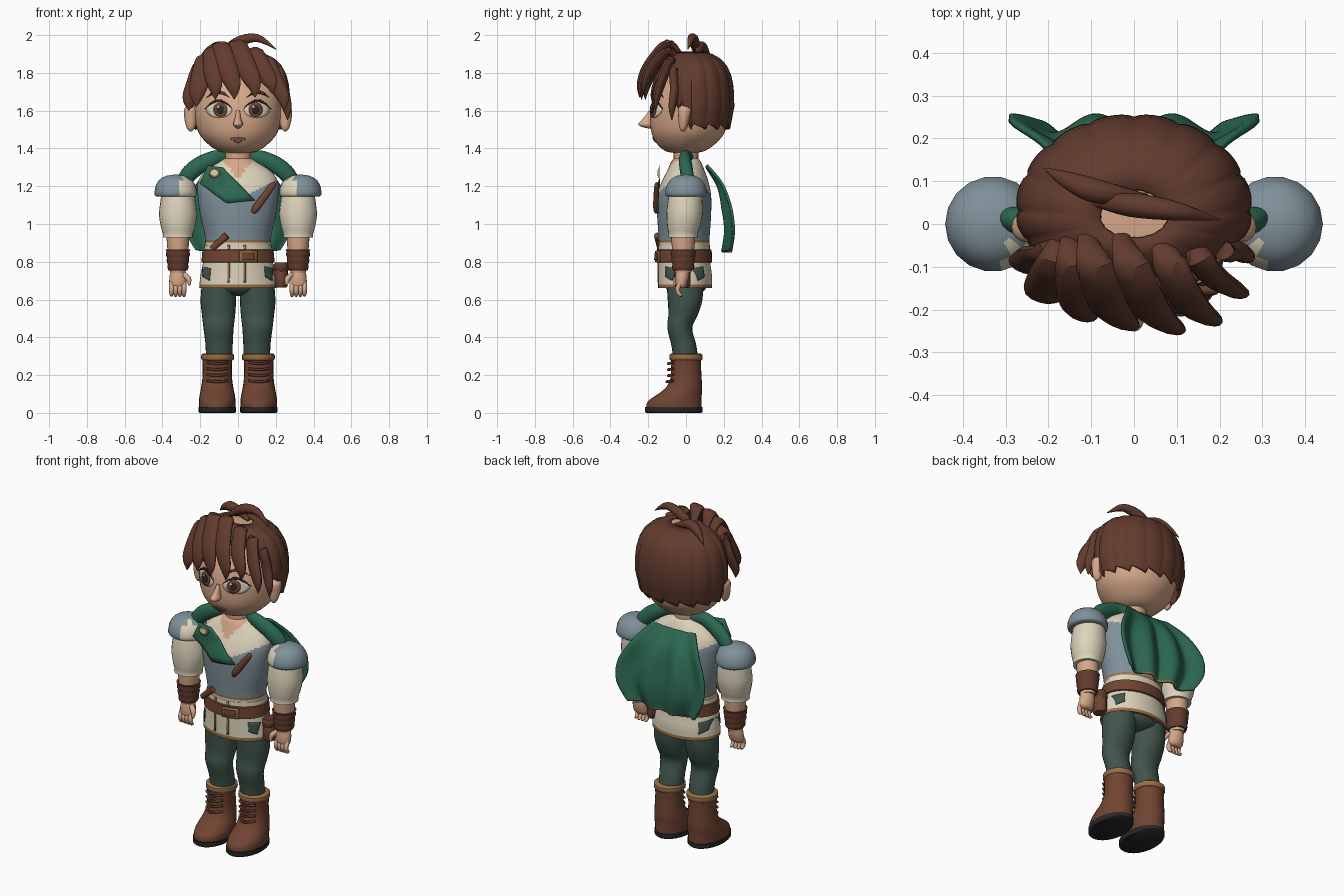
import bpy
import bmesh
import math
from mathutils import Vector
from mathutils.bvhtree import BVHTree

cube = bpy.data.objects.get("Cube")
if cube:
    bpy.data.objects.remove(cube, do_unlink=True)

PALETTE = {"dark_brown": (98, 59, 46), "skin": (214, 168, 137), "cream": (222, 212, 188),
           "steel": (128, 145, 154), "cape_green": (44, 104, 82), "trouser_green": (64, 85, 76),
           "leather": (112, 68, 50), "tan": (152, 112, 70), "charcoal": (42, 40, 42),
           "lip": (172, 108, 92)}
MATERIALS = {}
for label, rgb in PALETTE.items():
    colour = [(c / 255 / 12.92) if c < 11 else ((c / 255 + .055) / 1.055) ** 2.4 for c in rgb] + [1]
    material = bpy.data.materials.new(label)
    material.use_nodes = True
    material.diffuse_color = colour
    shader = next(n for n in material.node_tree.nodes if n.type == "BSDF_PRINCIPLED")
    shader.inputs["Base Color"].default_value = colour
    shader.inputs["Roughness"].default_value = .8
    MATERIALS[label] = material


def finish(name, bm, mats, pick=None, side=1, thick=0):
    """Turn a bmesh into a smooth shaded object, optionally mirrored or thickened."""
    bmesh.ops.remove_doubles(bm, verts=bm.verts, dist=.0003)
    bm.normal_update()
    if pick:
        for f in bm.faces:
            f.material_index = pick(f.calc_center_median())
    for v in bm.verts:
        v.co.x *= side
    bmesh.ops.recalc_face_normals(bm, faces=bm.faces)
    mesh = bpy.data.meshes.new(name)
    bm.to_mesh(mesh)
    bm.free()
    for m in mats.split():
        mesh.materials.append(MATERIALS[m])
    ob = bpy.data.objects.new(name, mesh)
    bpy.context.collection.objects.link(ob)
    bpy.ops.object.select_all(action="DESELECT")
    ob.select_set(True)
    bpy.context.view_layer.objects.active = ob
    bpy.ops.object.shade_smooth_by_angle(angle=math.radians(45))
    if thick:
        mod = ob.modifiers.new("thickness", "SOLIDIFY")
        mod.thickness, mod.offset = thick, 0
    return ob


def spline(keys, steps):
    """Resample tuples of any size along a Catmull-Rom curve."""
    out = []
    for i in range(len(keys) - 1):
        p, q, r, s = (keys[max(0, min(len(keys) - 1, i + k))] for k in (-1, 0, 1, 2))
        for j in range(steps):
            t = j / steps
            out.append([b + t / 2 * (c - a + t * (2 * a - 5 * b + 4 * c - d + t * (3 * (b - c) + d - a)))
                        for a, b, c, d in zip(p, q, r, s)])
    return out + [list(keys[-1])]


def skin_rows(bm, rows, closed):
    """Bridge rows of vertices with quads."""
    for low, high in zip(rows, rows[1:]):
        n = len(low)
        for i in range(n if closed else n - 1):
            k = (i + 1) % n
            bm.faces.new((low[i], low[k], high[k], high[i]))


def loft(name, mats, keys, seg=24, steps=4, hint=None, pick=None, side=1):
    """Elliptical sections (x, y, z, half width, half depth); level, or square to the path with a hint."""
    bm = bmesh.new()
    line = spline(keys, steps)
    rows = []
    for i, (x, y, z, a, b) in enumerate(line):
        u, v = Vector((1, 0, 0)), Vector((0, 1, 0))
        if hint:
            t = (Vector(line[min(i + 1, len(line) - 1)][:3]) - Vector(line[max(i - 1, 0)][:3])).normalized()
            h = Vector(hint)
            u = (h - t * h.dot(t)).normalized()
            v = t.cross(u)
        ring = []
        for k in range(seg):
            w = k / seg * math.tau
            ring.append(bm.verts.new(Vector((x, y, z)) + u * max(a, .001) * math.cos(w)
                                     + v * max(b, .001) * math.sin(w)))
        rows.append(ring)
    skin_rows(bm, rows, True)
    bm.faces.new(rows[0])
    bm.faces.new(rows[-1])
    return finish(name, bm, mats, pick, side)


def column(name, mats, x, keys, **kw):
    """Upright loft from (z, y, half width, half depth)."""
    return loft(name, mats, [(x, y, z, a, b) for z, y, a, b in keys], **kw)


def tree(ob):
    return BVHTree.FromPolygons([v.co for v in ob.data.vertices], [p.vertices for p in ob.data.polygons])


def oval(cx, cz, rx, rz, n=20):
    return [(cx + rx * math.cos(math.tau * i / n), cz + rz * math.sin(math.tau * i / n)) for i in range(n)]


def rect(cx, cz, w, h):
    return [(cx - w, cz - h), (cx + w, cz - h), (cx + w, cz + h), (cx - w, cz + h)]


def plate(name, mat, outline, target, lift=.004, front=-1, limit=None):
    """Thin inlay laid onto the front (-1) or back (1) of a target surface."""
    edge = [Vector(a).lerp(Vector(b), k / 3) for a, b in zip(outline, outline[1:] + outline[:1]) for k in range(3)]
    mid = sum(edge, Vector((0, 0))) / len(edge)
    bm = bmesh.new()
    rows = []
    for r in (.01, .35, .7, 1):
        row = []
        for p in edge:
            x, z = mid.lerp(p, r)
            hit = target.ray_cast(Vector((x, front * 2, z)), Vector((0, -front, 0)))[0]
            y = hit.y if hit else (limit or 0)
            row.append(bm.verts.new((x, (min(y, limit) if limit else y) + front * lift, z)))
        rows.append(row)
    skin_rows(bm, rows, True)
    bm.faces.new(rows[0])
    return finish(name, bm, mat, thick=.004)


SIDES = (("left", 1), ("right", -1))

# Head and face
head = column("head", "skin", 0, [(1.375, -.01, .04, .04), (1.385, -.005, .1, .1), (1.42, 0, .155, .15),
              (1.48, .01, .207, .192), (1.56, .015, .23, .205), (1.64, .02, .235, .2), (1.72, .03, .23, .18),
              (1.8, .04, .2, .14), (1.86, .04, .15, .12), (1.89, .02, .1, .08), (1.895, .02, 0, 0)], seg=40)
face = tree(head)
column("neck", "skin", 0, [(1.28, 0, .075, .07), (1.33, 0, .068, .065), (1.42, 0, .07, .068)])
column("nose", "skin", 0, [(1.6, -.185, .01, .01), (1.56, -.2, .016, .026), (1.53, -.212, .026, .04),
                           (1.515, -.205, .02, .03), (1.505, -.19, .005, .005)], seg=16)
plate("mouth", "lip", oval(0, 1.45, .04, .008), face)
plate("lower_lip", "lip", oval(0, 1.437, .022, .006), face)
for word, s in SIDES:
    plate(word + "_eye_white", "cream", oval(s * .1, 1.605, .068, .043), face, .003)
    plate(word + "_iris", "leather", oval(s * .093, 1.605, .036, .039), face, .006)
    plate(word + "_pupil", "charcoal", oval(s * .093, 1.605, .017, .02), face, .009)
    plate(word + "_eye_glint", "cream", oval(s * .093 - .012, 1.62, .007, .007), face, .012)
    arc = [(t, math.sin(t * math.pi)) for t in (0, .2, .4, .6, .8, 1)]
    for part, x0, wide, z0, rise, fat in (("_lash", .03, .145, 1.612, .037, .013), ("_brow", .045, .12, 1.672, .02, .017)):
        top = [(s * (x0 + wide * t), z0 + (rise + fat) * h) for t, h in arc]
        low = [(s * (x0 + wide * t), z0 + rise * h - .002) for t, h in arc]
        for i in range(5):
            plate(word + part, "charcoal" if part == "_lash" else "dark_brown",
                  [low[i], low[i + 1], top[i + 1], top[i]], face, .007)
    column(word + "_ear", "skin", .25, [(1.49, -.015, .005, .008), (1.51, -.015, .022, .02), (1.56, -.01, .034, .03),
                                        (1.61, -.005, .034, .036), (1.635, 0, .005, .01)], seg=16, side=s)


# Hair cap with rounded strands, an open crown and a ragged lower edge
def ramp(v, a, b):
    t = max(0, min(1, (v - a) / (b - a)))
    return t * t * (3 - 2 * t)


bm = bmesh.new()
rows = []
levels = [1.62 + .29 * math.cos(a * math.pi / 2) ** .67 for a in (.1, .25, .4, .55, .7, .82, .92, 1)]
levels += [1.59, 1.56, 1.53, 1.5]
for z in levels:
    row = []
    for i in range(112):
        ang = math.tau * i / 112
        c, strand = math.cos(ang), (i % 7) / 7
        edge = 1.5 + .035 * strand + .11 * ramp(-c, 0, .3) + .19 * ramp(-c, .4, .8)
        zz = max(z, edge)
        f = (1 - max(0, (zz - 1.62) / .29) ** 3) ** (1 / 3) * (1 - .8 * max(0, 1.62 - zz))
        f *= .972 + .028 * math.sin(strand * math.pi) ** .5
        row.append(bm.verts.new((.272 * f * math.sin(ang), .01 + .02 * f + (.222 if c > 0 else .17) * f * c, zz)))
    rows.append(row)
skin_rows(bm, rows, True)
finish("hair_cap", bm, "dark_brown", thick=.012)

# Fringe locks: root x, tip x, y, z, crest height, half width
for x0, x1, y1, z1, top, w in ((-.17, -.26, -.1, 1.6, 1.85, .055), (-.17, -.22, -.17, 1.62, 1.88, .055),
                               (-.15, -.12, -.215, 1.66, 1.92, .05), (-.11, -.02, -.235, 1.66, 1.95, .055),
                               (-.03, .09, -.245, 1.67, 1.96, .055), (.06, .18, -.225, 1.69, 1.92, .05),
                               (.13, .245, -.16, 1.6, 1.87, .045), (.2, .262, -.075, 1.55, 1.82, .035)):
    d = x1 - x0
    loft("fringe_lock", "dark_brown", [
        (x0, -.03, top - .06, w * .4, .012), (x0 + d * .2, -.05 + y1 * .2, top - .005, w * .8, .022),
        (x0 + d * .55, y1 * .8, top * .6 + z1 * .4, w, .024), (x0 + d * .95, y1 * .98, top * .25 + z1 * .75, w * .75, .018),
        (x1, y1, z1, .002, .002)], seg=12, hint=(1, -.3, 0))
for path in ([(-.09, .05, 1.9), (-.01, .045, 1.96), (.1, .03, 1.985), (.2, .01, 1.925)],
             [(.03, .06, 1.9), (-.08, .075, 1.94), (-.15, .1, 1.92), (-.21, .13, 1.87)]):
    loft("crown_lock", "dark_brown", [(*p, w, w) for p, w in zip(path, (.01, .028, .022, .002))],
         seg=10, hint=(0, 1, 0))


# Torso: open neckline, shirt yoke and vest
def torso_rule(c):
    if c.y < -.02 and c.z > 1.235 + 1.3 * abs(c.x):
        return 2
    if c.z < .9 or c.z > 1.14 + .45 * abs(c.x):
        return 0
    return 3 if c.z < .915 else 1


torso = column("torso", "cream steel skin tan", 0, [(.85, -.01, .175, .133), (.93, -.01, .175, .135),
               (1.05, -.01, .2, .143), (1.15, -.01, .213, .143), (1.22, -.005, .212, .125), (1.28, 0, .175, .1),
               (1.33, 0, .1, .078), (1.35, 0, .065, .06)], seg=56, steps=7, pick=torso_rule)
chest = tree(torso)
skirt = column("tunic_skirt", "cream tan trouser_green", 0, [(.672, -.005, .19, .135), (.66, -.005, .204, .142), (.68, -.005, .204, .142),
               (.73, -.005, .198, .142), (.8, -.01, .185, .138), (.89, -.01, .178, .136)], seg=48,
               pick=lambda c: 1 if c.z < .682 else 0)
cloth = tree(skirt)
for x in (-.05, .035):
    plate("skirt_seam", "tan", rect(x, .79, .006, .1), cloth)
for x in (-.165, .165):
    for front in (-1, 1):
        plate("skirt_patch", "trouser_green", [(x - .02, .72), (x + .015, .7), (x + .02, .765), (x - .025, .775)], cloth, front=front)
belt = column("belt", "leather", 0, [(.795, -.01, .188, .143), (.798, -.01, .194, .148), (.862, -.01, .188, .146),
                                    (.865, -.01, .182, .141)], seg=40, steps=1)
strap = tree(belt)
plate("buckle", "tan", rect(.055, .828, .047, .03), strap, .006)
plate("buckle_centre", "leather", rect(.055, .828, .034, .018), strap, .01)
loft("sheath", "leather", [(-.14, -.14, .868, .016, .012), (-.06, -.155, .94, .02, .014)], seg=12, hint=(0, 0, 1))
loft("knife_handle", "leather", [(.08, -.155, 1.06, .01, .01), (.1, -.16, 1.09, .02, .014),
                                 (.18, -.155, 1.2, .017, .013), (.19, -.15, 1.215, .008, .008)], seg=12, hint=(1, 0, 0))

# Hip pouch and its flap
for name, mat, z0, z1, w in (("pouch", "leather", .665, .78, .036), ("pouch_flap", "dark_brown", .745, .795, .04)):
    column(name, mat, .228, [(z0, -.02, w * .8, w), (z0 + .012, -.02, w, w * 1.2),
                             (z1 - .012, -.02, w, w * 1.2), (z1, -.02, w * .8, w)], seg=16, steps=1)

# Chest flap and clasp
plate("chest_flap", "cape_green", [(-.16, 1.31), (-.205, 1.215), (-.06, 1.11), (.09, 1.125), (-.08, 1.3)],
      chest, .014, limit=-.125)
plate("clasp", "tan", oval(-.125, 1.27, .03, .026), chest, .02, limit=-.127)
plate("clasp_inset", "cream", oval(-.125, 1.27, .021, .017), chest, .025, limit=-.127)

# Cape: flared sheet with deepening folds
bm = bmesh.new()
rows = []
profile = spline([(1.3, .14, .11), (1.2, .22, .18), (1.08, .285, .215), (.96, .285, .23), (.85, .225, .215)], 7)
for i, (z, half, y) in enumerate(profile):
    depth = .022 * min(1, i / 14)
    rows.append([bm.verts.new((half * k / 30, y + depth * math.cos(math.tau * (abs(k) / 30 * .29 - .09) / .2),
                               z + .012 * (k / 30) ** 2)) for k in range(-30, 31)])
skin_rows(bm, rows, False)
finish("cape", bm, "cape_green tan", lambda c: 1 if c.z < .858 else 0, thick=.014)

for word, s in SIDES:
    # Collar roll over the shoulder
    loft(word + "_collar_roll", "cape_green", [(.05, .02, 1.35, .03, .02), (.12, -.005, 1.35, .04, .03),
         (.22, .0, 1.3, .045, .035), (.28, .01, 1.24, .04, .03), (.3, .02, 1.19, .01, .01)],
         seg=16, hint=(0, 0, 1), side=s)
    # Arm: pauldron, sleeve, forearm, bracer
    column(word + "_pauldron", "steel cream", .33, [(1.145, 0, .1, .1), (1.155, 0, .111, .111), (1.19, 0, .109, .108),
           (1.23, 0, .09, .088), (1.255, 0, .05, .05), (1.262, 0, 0, 0)], seg=18, steps=2, side=s,
           pick=lambda c: 1 if c.x < .3 and c.y < -.04 else 0)
    column(word + "_sleeve", "cream", .318, [(1.2, 0, .08, .08), (1.12, -.005, .093, .092), (1.05, -.008, .1, .095),
           (.99, -.012, .091, .088), (.95, -.015, .08, .078), (.928, -.015, .08, .078)], side=s)
    column(word + "_forearm", "skin", .318, [(.95, -.015, .062, .065), (.86, -.015, .055, .058), (.74, -.015, .04, .042)], side=s)
    wraps = [(.755 + .011 * k, -.015, .05 + .0012 * k + .004 * (k % 3 > 0), .053 + .0012 * k + .004 * (k % 3 > 0))
             for k in range(11)]
    column(word + "_bracer", "dark_brown", .318, wraps, steps=1, side=s)
    # Hand: palm, curled fingers and thumb
    column(word + "_palm", "skin", .318, [(.77, -.015, .034, .034), (.72, -.02, .045, .036), (.675, -.025, .044, .028),
                                          (.66, -.025, .03, .015)], seg=16, side=s)
    for k in range(4):
        x = .286 + .022 * k
        loft(word + "_finger", "skin", [(x, -.03, .69, .013, .013), (x, -.045, .655, .013, .013),
             (x, -.035, .628, .011, .011), (x, -.02, .618 + .006 * (k > 2), .006, .006)], seg=10, hint=(1, 0, 0), side=s)
    loft(word + "_thumb", "skin", [(.29, -.03, .735, .014, .014), (.262, -.05, .71, .015, .015),
                                   (.258, -.06, .675, .006, .006)], seg=10, hint=(0, 1, 0), side=s)
    # Leg
    loft(word + "_leg", "trouser_green", [(.098, -.005, .72, .09, .1), (.104, -.005, .6, .094, .092),
         (.103, -.015, .52, .088, .078), (.103, -.033, .45, .08, .066), (.1, -.012, .36, .072, .066),
         (.1, 0, .28, .07, .066)], side=s)
    # Boot: sole, upper, cuff and laces
    column(word + "_sole", "charcoal", .11, [(0, -.065, .094, .145), (.006, -.065, .1, .152), (.03, -.065, .1, .152),
                                             (.032, -.065, .09, .14)], steps=1, side=s)
    column(word + "_boot", "leather", .11, [(.025, -.064, .096, .147), (.06, -.06, .097, .143), (.09, -.04, .094, .123),
           (.13, -.012, .086, .098), (.18, 0, .079, .083), (.24, 0, .077, .08), (.29, 0, .08, .08)], side=s)
    column(word + "_boot_cuff", "tan", .108, [(.278, 0, .078, .08), (.284, 0, .086, .087), (.308, 0, .086, .087),
                                             (.315, 0, .072, .072)], steps=2, side=s)
    for k in range(4):
        z = .165 + .032 * k
        loft(word + "_boot_lace", "dark_brown", [(.055, -.066, z + .006, .006, .006), (.11, -.093 - .008 * (k < 1), z, .008, .008),
             (.165, -.066, z + .006, .006, .006)], seg=8, hint=(0, 0, 1), side=s)
column("pelvis", "trouser_green", 0, [(.62, 0, .05, .05), (.65, 0, .13, .1), (.72, 0, .17, .12)])
